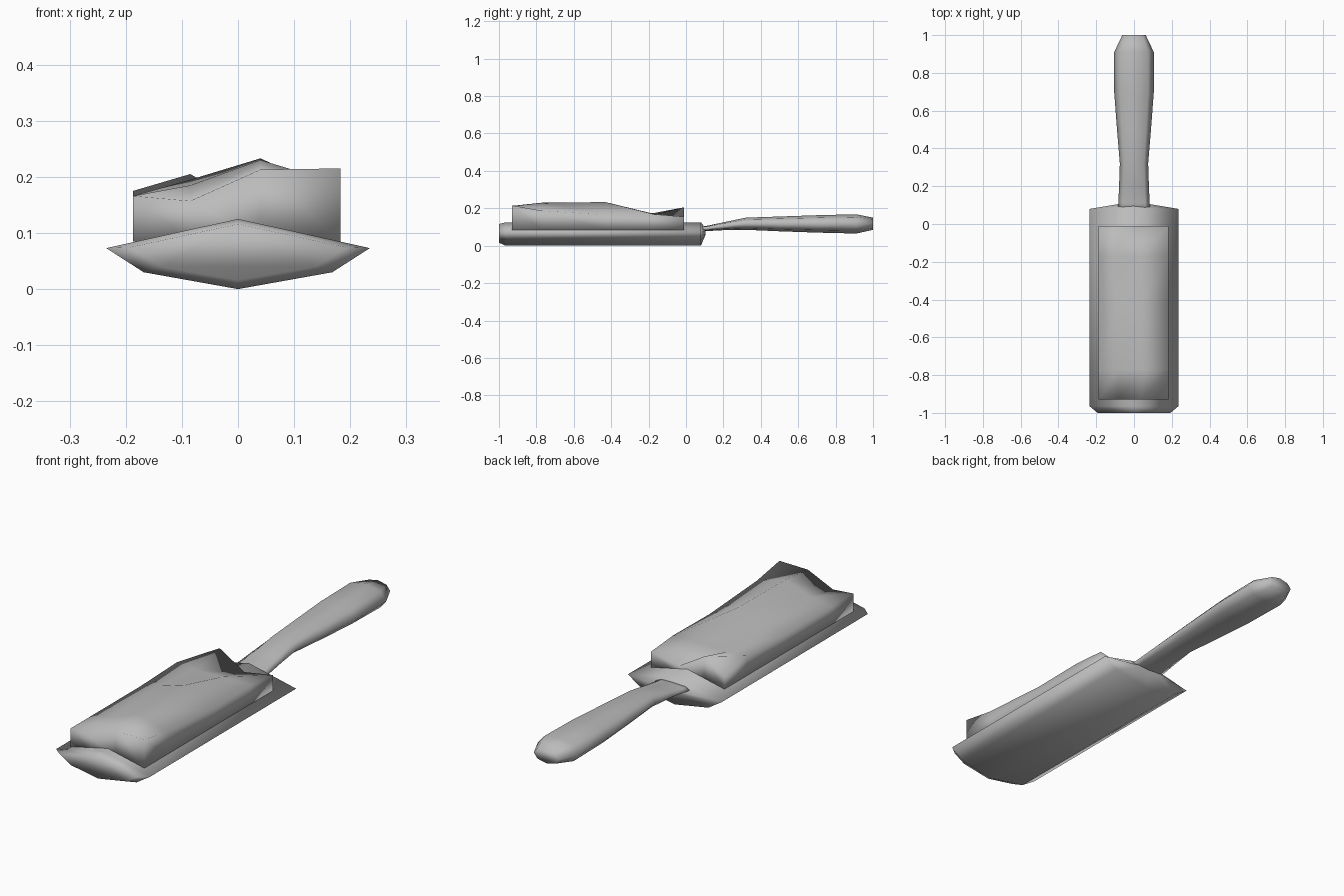
import bpy, bmesh, math

cube = bpy.data.objects.get("Cube")
if cube:
    bpy.data.objects.remove(cube, do_unlink=True)

grey = bpy.data.materials.new("plain grey")
grey.use_nodes = True
grey.diffuse_color = (0.5, 0.5, 0.5, 1)
grey.node_tree.nodes["Principled BSDF"].inputs["Base Color"].default_value = (0.5, 0.5, 0.5, 1)


def finish(name, bm):
    bmesh.ops.recalc_face_normals(bm, faces=bm.faces)
    mesh = bpy.data.meshes.new(name)
    bm.to_mesh(mesh)
    bm.free()
    mesh.materials.append(grey)
    for p in mesh.polygons:
        p.use_smooth = True
    obj = bpy.data.objects.new(name, mesh)
    bpy.context.collection.objects.link(obj)


def loft(name, rings):
    """Skin a list of equal-length vertex rings and cap both ends."""
    bm = bmesh.new()
    rows = [[bm.verts.new(p) for p in ring] for ring in rings]
    n = len(rows[0])
    for a, b in zip(rows, rows[1:]):
        for i in range(n):
            j = (i + 1) % n
            bm.faces.new((a[i], a[j], b[j], b[i]))
    bm.faces.new(rows[0])
    bm.faces.new(rows[-1])
    finish(name, bm)


# Brush head: keeled section, tapered at both ends
half = [(0.168, 0.03), (0.235, 0.073)]
section = [(0, 0)] + half + [(0, 0.125)] + [(-x, z) for x, z in reversed(half)]
stations = [(-1.0, 0.82, 0.8), (-0.965, 1, 1), (0.08, 1, 1), (0.105, 0.36, 0.25)]
loft("brush_head", [[(x * sx, y, 0.08 + (z - 0.08) * sz) for x, z in section]
                    for y, sx, sz in stations])

# Handle: y, half width, bottom, top
profile = [(0.06, 0.085, 0.076, 0.104), (0.11, 0.083, 0.078, 0.106),
           (0.2, 0.079, 0.083, 0.125), (0.32, 0.075, 0.085, 0.15),
           (0.5, 0.09, 0.077, 0.156), (0.7, 0.105, 0.07, 0.163),
           (0.91, 0.105, 0.065, 0.168), (1.0, 0.062, 0.085, 0.15)]
SIDES = 8
angles = [2 * math.pi * i / SIDES for i in range(SIDES)]
loft("handle", [[(w * math.cos(a), y, (lo + hi) / 2 + (hi - lo) / 2 * math.sin(a))
                 for a in angles] for y, w, lo, hi in profile])

# Bristle block: uneven top grid with straight walls
columns = (-0.187, -0.085, 0.04, 0.183)
heights = {-0.93: (0.166, 0.157, 0.213, 0.215),
           -0.77: (0.166, 0.185, 0.23, 0.187),
           -0.43: (0.166, 0.195, 0.233, 0.165),
           -0.17: (0.175, 0.165, 0.17, 0.168),
           -0.01: (0.14, 0.205, 0.13, 0.155)}
bm = bmesh.new()
top = [[bm.verts.new((x, y, z)) for x, z in zip(columns, zs)]
       for y, zs in heights.items()]
for a, b in zip(top, top[1:]):
    for i in range(3):
        bm.faces.new((a[i], a[i + 1], b[i + 1], b[i]))
rim = top[0] + [r[-1] for r in top[1:]] + top[-1][-2::-1] + [r[0] for r in top[-2:0:-1]]
base = [bm.verts.new((v.co.x, v.co.y, 0.085)) for v in rim]
for i in range(len(rim)):
    j = (i + 1) % len(rim)
    bm.faces.new((rim[i], base[i], base[j], rim[j]))
bm.faces.new(base)
finish("bristle_block", bm)
